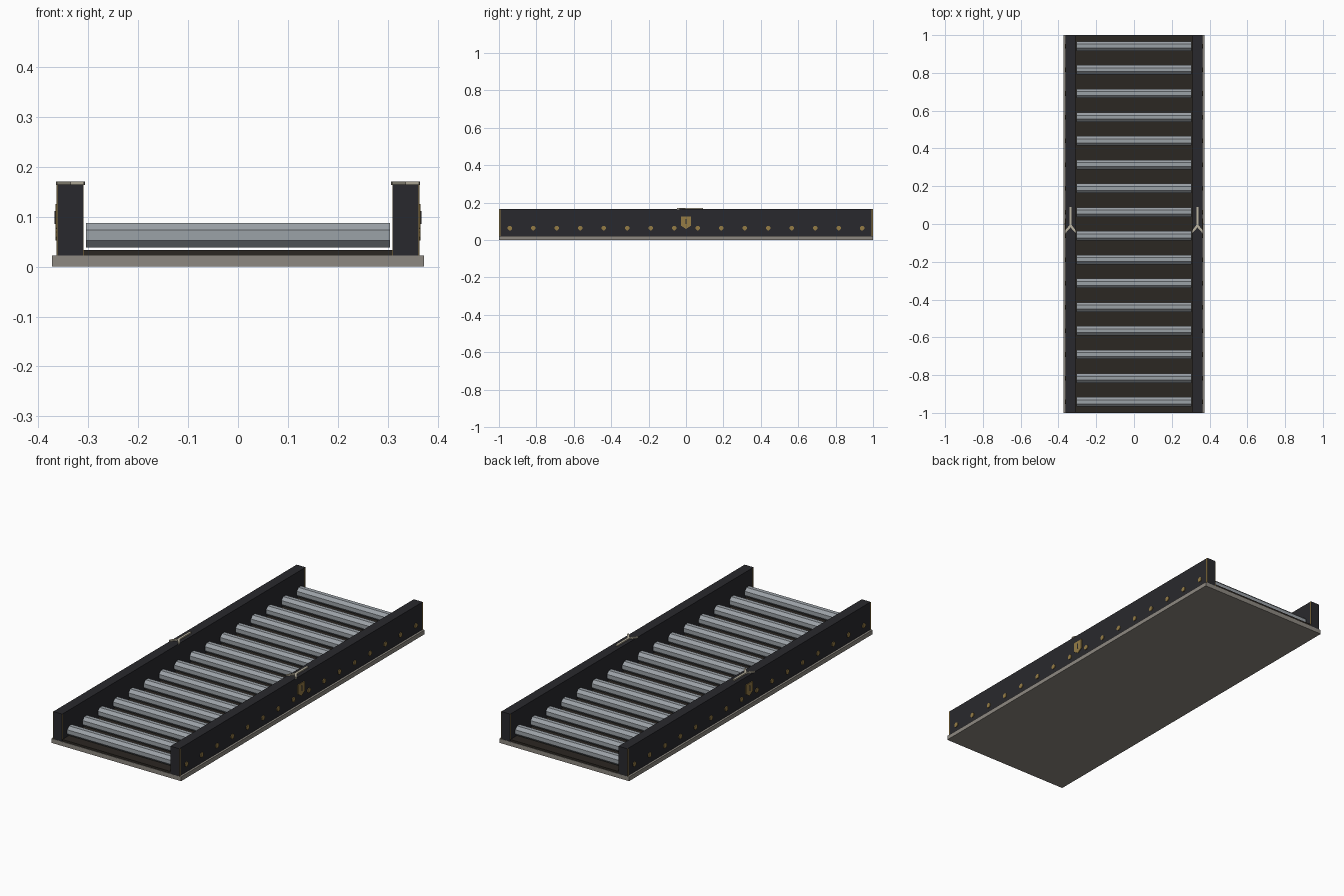
import bpy, bmesh, math
from mathutils import Vector

if "Cube" in bpy.data.objects:
    bpy.data.objects.remove(bpy.data.objects["Cube"])


def material(name, color):
    m = bpy.data.materials.new(name)
    m.diffuse_color = (*color, 1)
    m.use_nodes = True
    m.node_tree.nodes["Principled BSDF"].inputs["Base Color"].default_value = m.diffuse_color
    return m


DARK = material("dark_metal", (0.022, 0.022, 0.026))
BED = material("bed_brown", (0.024, 0.020, 0.016))
STONE = material("warm_grey", (0.27, 0.25, 0.22))
STEEL = material("roller_steel", (0.33, 0.36, 0.39))
BRASS = material("brass", (0.30, 0.20, 0.06))
PALE = material("pale_marking", (0.50, 0.46, 0.36))


def finish(bm, name, mat):
    bmesh.ops.recalc_face_normals(bm, faces=bm.faces)
    mesh = bpy.data.meshes.new(name)
    bm.to_mesh(mesh)
    bm.free()
    mesh.materials.append(mat)
    ob = bpy.data.objects.new(name, mesh)
    bpy.context.collection.objects.link(ob)
    return ob


def box(name, x, y, z, mat):
    bm = bmesh.new()
    bmesh.ops.create_cube(bm, size=1)
    for v in bm.verts:
        v.co = Vector([a + (b - a) * (c + 0.5) for (a, b), c in zip((x, y, z), v.co)])
    return finish(bm, name, mat)


def prism(name, points, direction, mat):
    """Extrude a flat outline along a direction."""
    bm = bmesh.new()
    face = bm.faces.new([bm.verts.new(p) for p in points])
    ext = bmesh.ops.extrude_face_region(bm, geom=[face], use_keep_orig=True)
    verts = [g for g in ext["geom"] if isinstance(g, bmesh.types.BMVert)]
    bmesh.ops.translate(bm, verts=verts, vec=direction)
    return finish(bm, name, mat)


def x_cylinder(name, x0, x1, y, z, radius, mat, sides=8):
    """Faceted cylinder along x with a flat on top; radius is to the flats."""
    r = radius / math.cos(math.pi / sides)
    ring = [math.tau * (i + 0.5) / sides for i in range(sides)]
    pts = [(x0, y + r * math.cos(a), z + r * math.sin(a)) for a in ring]
    return prism(name, pts, (x1 - x0, 0, 0), mat)


# Base plate and bed
box("base_plate", (-0.373, 0.373), (-1, 1), (0, 0.022), STONE)
box("bed", (-0.312, 0.312), (-0.998, 0.998), (0.02, 0.033), BED)

# Rollers
roller_y = [-0.942 + i * 1.884 / 15 for i in range(16)]
for i, y in enumerate(roller_y):
    x_cylinder(f"roller_{i + 1}", -0.305, 0.305, y, 0.063, 0.025, STEEL)

for side, s in (("left", -1), ("right", 1)):
    # Side rail with brass trim at both ends
    box(f"{side}_rail", sorted((s * 0.311, s * 0.362)), (-0.999, 0.999), (0.02, 0.165), DARK)
    for end, e in (("front", -1), ("back", 1)):
        box(f"{side}_{end}_trim", sorted((s * 0.310, s * 0.3635)),
            sorted((e * 0.992, e * 0.9985)), (0.021, 0.1645), BRASS)

    # Bolts on the outer face, one per roller
    for i, y in enumerate(roller_y):
        x_cylinder(f"{side}_bolt_{i + 1}", s * 0.360, s * 0.366, y, 0.064, 0.012, BRASS)

    # Plain shield badge with a dark slot
    shield = [(-0.028, 0.126), (0.028, 0.126), (0.028, 0.077), (0, 0.059), (-0.028, 0.077)]
    prism(f"{side}_shield", [(s * 0.360, y, z) for y, z in shield], (s * 0.006, 0, 0), BRASS)
    box(f"{side}_shield_slot", sorted((s * 0.364, s * 0.3675)),
        (-0.003, 0.003), (0.085, 0.112), DARK)

    # Forked marking on top of the rail
    fork = [(-0.006, 0.09), (-0.006, -0.006), (-0.029, -0.036), (-0.027, -0.049),
            (0, -0.018),
            (0.027, -0.049), (0.029, -0.036), (0.006, -0.006), (0.006, 0.09)]
    prism(f"{side}_fork_marking", [(s * 0.336 + x, y, 0.164) for x, y in fork],
          (0, 0, 0.007), PALE)
